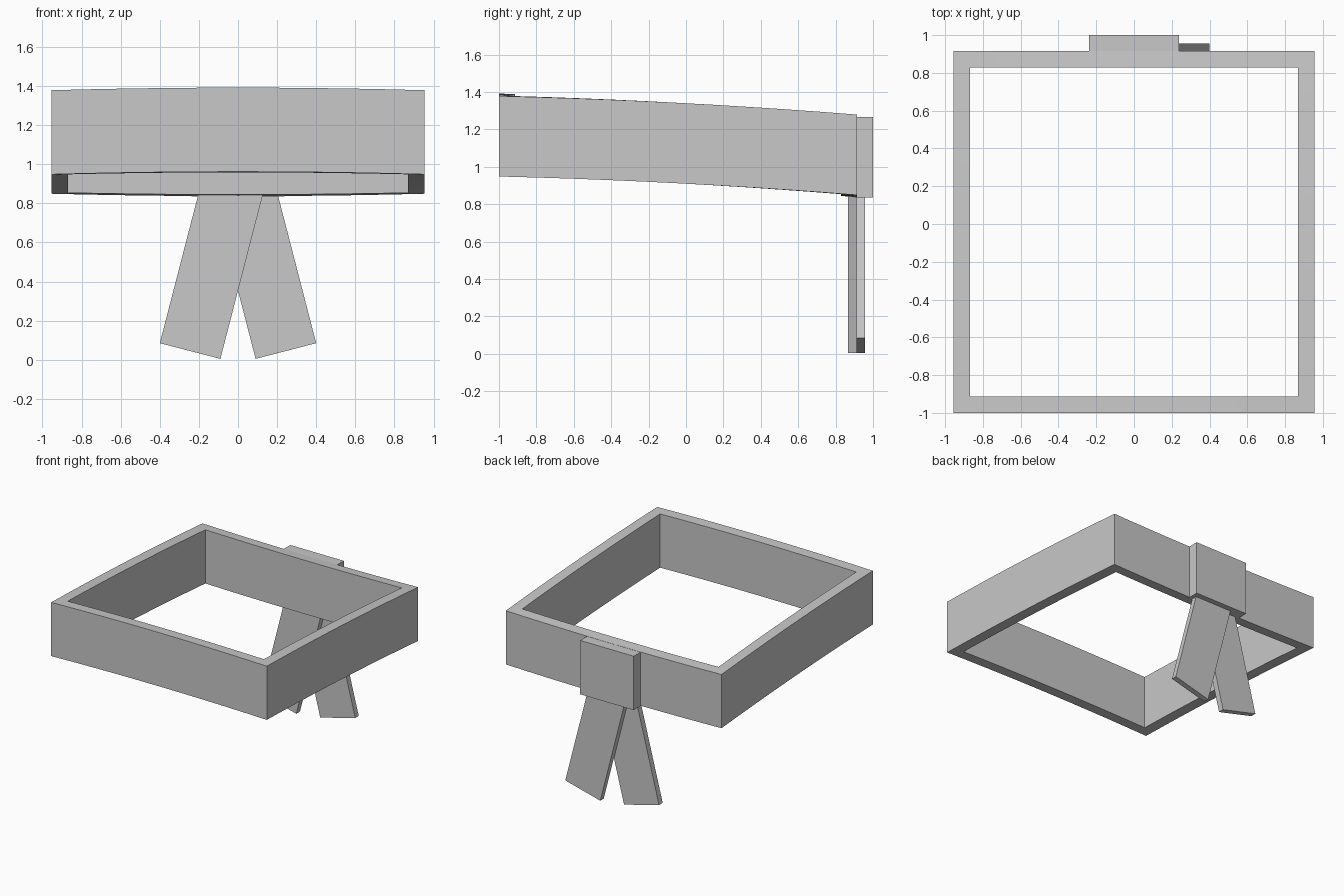
import bpy
import bmesh
import math
from mathutils import Matrix, Vector

cube = bpy.data.objects.get("Cube")
if cube:
    bpy.data.objects.remove(cube, do_unlink=True)

grey = bpy.data.materials.new("plain grey")
grey.use_nodes = True
colour = (0.58, 0.58, 0.58, 1)
grey.diffuse_color = colour
grey.node_tree.nodes["Principled BSDF"].inputs["Base Color"].default_value = colour

HALF_W, FRONT, BACK = 0.955, -1.0, 0.915
WALL, HEIGHT, STEPS = 0.086, 0.43, 10


def finish(name, bm):
    bmesh.ops.recalc_face_normals(bm, faces=bm.faces)
    mesh = bpy.data.meshes.new(name)
    bm.to_mesh(mesh)
    bm.free()
    mesh.materials.append(grey)
    obj = bpy.data.objects.new(name, mesh)
    bpy.context.collection.objects.link(obj)
    return obj


def box(name, low, high, turn=0.0, pivot=(0, 0, 0)):
    """Box between two corners, turned about the y axis through a pivot."""
    low, high = Vector(low), Vector(high)
    bm = bmesh.new()
    bmesh.ops.create_cube(bm, size=1)
    bmesh.ops.scale(bm, vec=high - low, verts=bm.verts)
    bmesh.ops.translate(bm, vec=(low + high) / 2, verts=bm.verts)
    bmesh.ops.rotate(bm, cent=pivot, matrix=Matrix.Rotation(turn, 3, 'Y'), verts=bm.verts)
    return finish(name, bm)


def top_height(x, y):
    """Band slopes down to the back; front arches up and back sags."""
    return 1.34 - 0.053 * y - 0.0145 * y * y - 0.0135 * y * (1 - (x / HALF_W) ** 2)


def outline(inset):
    w, f, b = HALF_W - inset, FRONT + inset, BACK - inset
    corners = [Vector(c) for c in ((-w, f), (w, f), (w, b), (-w, b))]
    return [corners[i].lerp(corners[(i + 1) % 4], s / STEPS)
            for i in range(4) for s in range(STEPS)]


# Square band, as a ring of four-sided sections
bm = bmesh.new()
rings = []
for (ox, oy), (ix, iy) in zip(outline(0), outline(WALL)):
    rings.append([bm.verts.new((x, y, top_height(x, y) - drop))
                  for x, y, drop in ((ox, oy, 0), (ix, iy, 0), (ix, iy, HEIGHT), (ox, oy, HEIGHT))])
for i, ring in enumerate(rings):
    following = rings[(i + 1) % len(rings)]
    for k in range(4):
        n = (k + 1) % 4
        bm.faces.new((ring[k], ring[n], following[n], following[k]))
finish("head_band", bm)

# Knot on the back
box("knot", (-0.237, 0.9, 0.835), (0.237, 1.0, 1.266))

# Two crossing tails, hung from the knot
for name, side, y0, y1 in (("right_tail", 1, 0.866, 0.912), ("left_tail", -1, 0.912, 0.956)):
    lower = Vector((-0.245 * side, 0, 0.045))
    box(name, lower + Vector((-0.16, y0, 0)), lower + Vector((0.16, y1, 1.0)),
        side * math.radians(14.5), lower)
